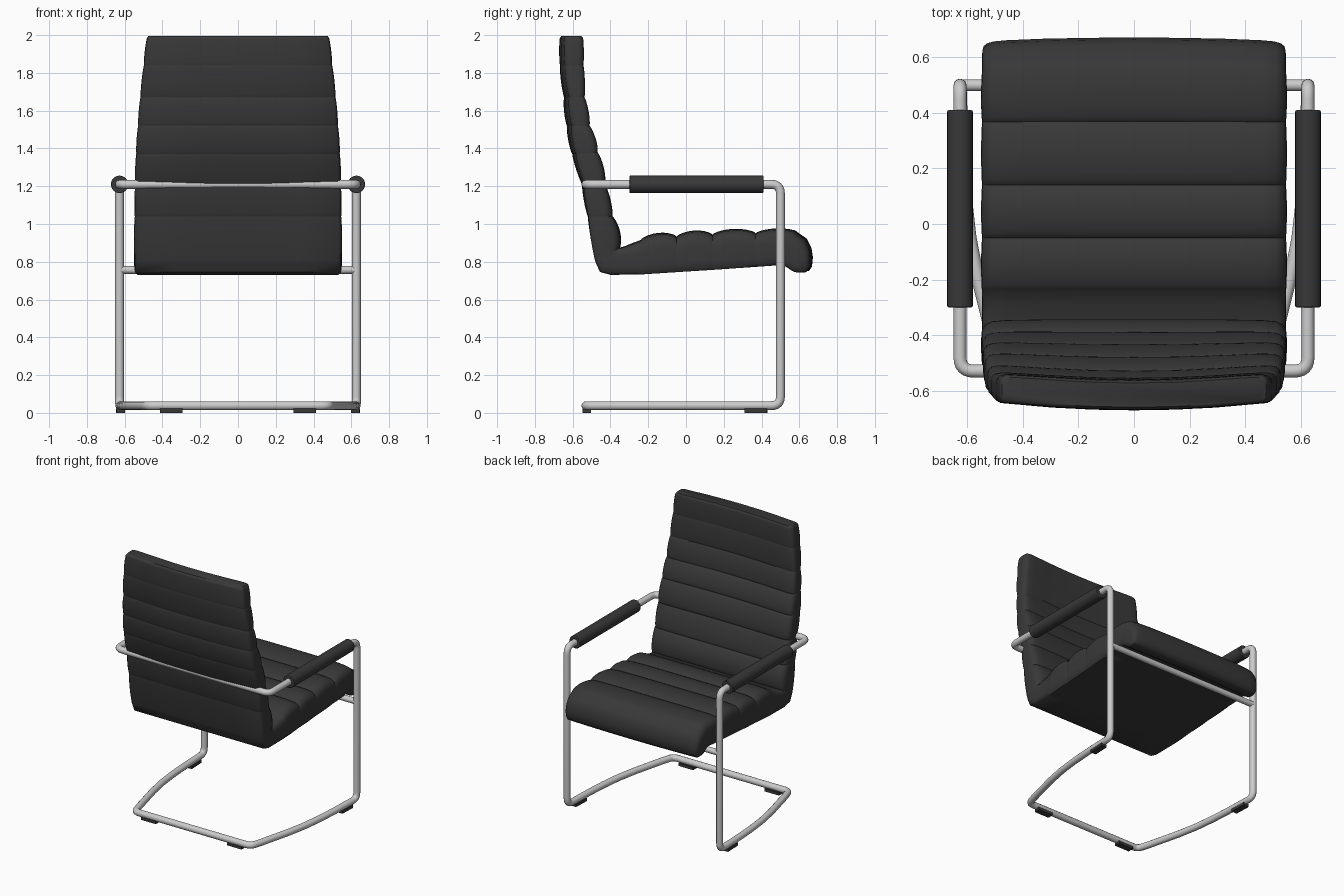
import bpy, bmesh, math
from mathutils import Vector

if "Cube" in bpy.data.objects:
    bpy.data.objects.remove(bpy.data.objects["Cube"])

dark = bpy.data.materials.new("dark_upholstery")
dark.diffuse_color = (0.04, 0.04, 0.04, 1)
dark.use_nodes = True
dark.node_tree.nodes["Principled BSDF"].inputs["Base Color"].default_value = dark.diffuse_color


def fillet(pts, steps=6):
    # pts: (x, y, z, corner radius) of a closed path, rounded at each corner
    out, n = [], len(pts)
    for i, p in enumerate(pts):
        c, r = Vector(p[:3]), p[3]
        if r == 0:
            out.append(c)
            continue
        a = c + (Vector(pts[i - 1][:3]) - c).normalized() * r
        b = c + (Vector(pts[(i + 1) % n][:3]) - c).normalized() * r
        for k in range(steps + 1):
            t = k / steps
            out.append(a * (1 - t) ** 2 + c * 2 * t * (1 - t) + b * t * t)
    return out


def tube(name, pts, r, cyclic=False):
    cu = bpy.data.curves.new(name, 'CURVE')
    cu.dimensions = '3D'
    cu.bevel_depth, cu.bevel_resolution, cu.use_fill_caps = r, 4, True
    sp = cu.splines.new('POLY')
    sp.points.add(len(pts) - 1)
    for q, p in zip(sp.points, pts):
        q.co = (*p, 1)
    sp.use_cyclic_u = cyclic
    ob = bpy.data.objects.new(name, cu)
    bpy.context.collection.objects.link(ob)
    return ob


def smooth(ob, angle):
    bpy.ops.object.select_all(action='DESELECT')
    ob.select_set(True)
    bpy.context.view_layer.objects.active = ob
    bpy.ops.object.shade_smooth_by_angle(angle=math.radians(angle))


# one continuous tube: back bar, arm, leg, bowed floor runner, rear floor bar
X, YF, YB, ZA, ZB, R = 0.627, 0.5, -0.53, 1.21, 0.038, 0.0235
side = [(X, YB, ZA, 0.05), (X, YF, ZA, 0.05), (X, YF, ZB, 0.05)]
for y, x in ((0.25, 0.618), (0.1, 0.608), (-0.05, 0.591), (-0.2, 0.562), (-0.34, 0.527), (-0.44, 0.502)):
    side.append((x, y, ZB, 0))
side.append((0.475, YB, ZB, 0.035))
loop = side + [(-x, y, z, r) for x, y, z, r in reversed(side)]
tube("frame_tube", fillet(loop), R, True)
tube("seat_crossbar", [(-X, YF, 0.757), (X, YF, 0.757)], R * 0.9)

# padded arm sleeves
for s, tag in ((1, "right"), (-1, "left")):
    bpy.ops.mesh.primitive_cylinder_add(vertices=32, radius=0.046, depth=0.71,
                                        location=(s * X, 0.055, ZA), rotation=(math.pi / 2, 0, 0))
    arm = bpy.context.object
    arm.name = tag + "_arm_pad"
    arm.data.materials.append(dark)
    b = arm.modifiers.new("edge", 'BEVEL')
    b.width, b.segments = 0.004, 2
    smooth(arm, 40)
    # floor glides under the runner and the rear bar
    for nm, loc, dim, rot in (("front", (s * 0.622, 0.37, 0.011), (0.045, 0.12, 0.022), -s * 0.04),
                              ("rear", (s * 0.353, YB + 0.005, 0.011), (0.12, 0.045, 0.022), 0)):
        bpy.ops.mesh.primitive_cube_add(size=1, location=loc, rotation=(0, 0, rot))
        g = bpy.context.object
        g.name, g.scale = f"{tag}_{nm}_glide", dim
        g.data.materials.append(dark)

# shell stations: inner y, z, outer y, z, half width, inner bulge and outer bulge up to the next station
stations = [
    (-.545, 1.995, -.660, 1.995, .478, 0, 0),
    (-.537, 1.985, -.668, 1.985, .486, .004, .004),
    (-.535, 1.84, -.667, 1.84, .502, .006, .006),
    (-.530, 1.67, -.645, 1.67, .520, .010, .008),
    (-.503, 1.52, -.630, 1.52, .532, .014, .008),
    (-.462, 1.38, -.602, 1.37, .542, .016, .006),
    (-.425, 1.21, -.550, 1.21, .547, .012, .006),
    (-.387, 1.04, -.520, 1.04, .550, .020, .004),
    (-.350, .875, -.480, .800, .551, 0, 0),
    (-.325, .882, -.456, .746, .551, 0, 0),
    (-.290, .897, -.400, .731, .551, 0, 0),
    (-.240, .915, -.250, .732, .551, .030, 0),
    (-.050, .932, -.050, .745, .551, .028, 0),
    (.140, .943, .140, .757, .551, .028, 0),
    (.370, .950, .370, .773, .551, .024, 0),
    (.590, .957, .520, .784, .551, 0, 0),
    (.640, .922, .550, .768, .551, 0, 0),
    (.664, .875, .572, .752, .550, 0, 0),
    (.672, .825, .590, .745, .547, 0, 0),
    (.667, .775, .610, .743, .540, 0, 0),
    (.650, .750, .630, .743, .530, 0, 0),
]
# half cross-section: u across the width, v from outer (0) to inner (1)
half = [(0, 1), (.3, 1), (.6, 1), (.84, .985), (.93, .955), (.975, .88), (.996, .76), (1, .6),
        (1, .25), (.993, .08), (.97, 0), (.6, 0), (.3, 0), (0, 0)]
section = half + [(-u, v) for u, v in reversed(half[1:-1])]

bm = bmesh.new()
rings = []


def add_ring(st, bi, bo, crease):
    iy, iz, oy, oz, w = st
    inn, out = Vector((0, iy, iz)), Vector((0, oy, oz))
    d = (inn - out).normalized()
    inn, out = inn + d * bi, out - d * bo
    bow = 0.028 * min(1, max(0, (iz - 0.95) / 0.6))       # back curves around the sitter
    lip = 0.012 * min(1, max(0, (iy - 0.3) / 0.3))
    ring = []
    for u, v in section:
        p = out.lerp(inn, v)
        p.x = u * (w - crease)
        p.y += bow * (u * u - v) - lip * u * u
        ring.append(bm.verts.new(p))
    rings.append(ring)


for a, b in zip(stations, stations[1:]):
    n = 10 if a[5] else 1
    for k in range(n):
        t = 0.5 - 0.5 * math.cos(math.pi * k / n)
        f = math.sin(math.pi * t) ** 0.6 if k else 0
        st = [p + (q - p) * t for p, q in zip(a[:5], b[:5])]
        add_ring(st, a[5] * f, a[6] * f, 0.004 * (1 - f) if a[5] else 0.003)
add_ring(stations[-1][:5], 0, 0, 0)

for r0, r1 in zip(rings, rings[1:]):
    for i in range(len(section)):
        j = (i + 1) % len(section)
        bm.faces.new((r0[i], r0[j], r1[j], r1[i]))
bm.faces.new(rings[0])
bm.faces.new(rings[-1])
bmesh.ops.recalc_face_normals(bm, faces=bm.faces)

# ribbed one-piece seat and backrest
me = bpy.data.meshes.new("seat_and_backrest")
bm.to_mesh(me)
bm.free()
seat = bpy.data.objects.new("seat_and_backrest", me)
bpy.context.collection.objects.link(seat)
me.materials.append(dark)
smooth(seat, 50)
